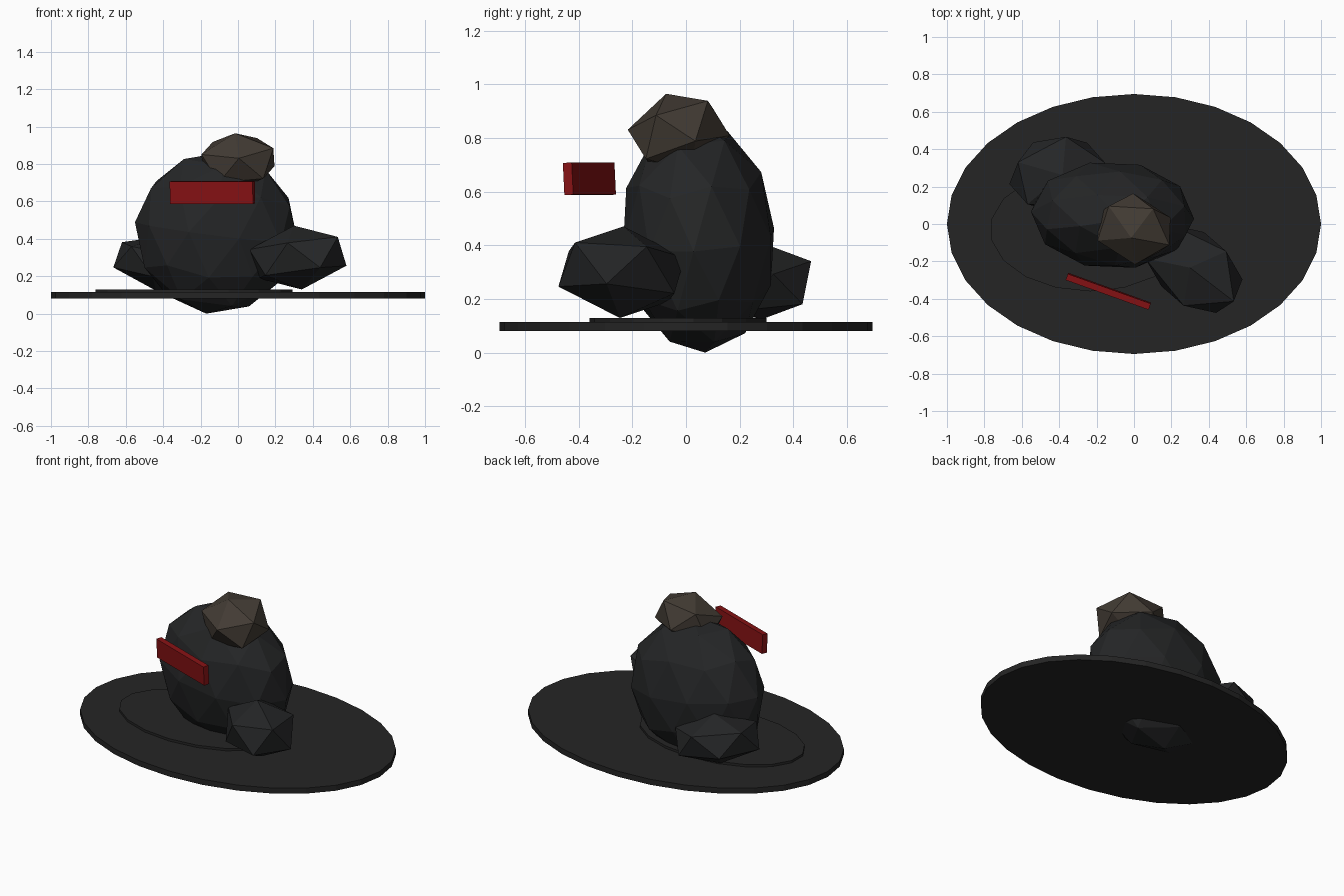
import bpy, math

if "Cube" in bpy.data.objects:
    bpy.data.objects.remove(bpy.data.objects["Cube"])


def material(name, rgb):
    m = bpy.data.materials.new(name)
    m.diffuse_color = (*rgb, 1)
    m.use_nodes = True
    m.node_tree.nodes["Principled BSDF"].inputs["Base Color"].default_value = m.diffuse_color
    return m


charcoal = material("charcoal", (0.018, 0.019, 0.020))
soot = material("soot_grey", (0.018, 0.018, 0.018))
brown = material("dull_brown", (0.055, 0.044, 0.034))
red = material("dark_red", (0.24, 0.006, 0.007))


def finish(name, mat, scale, rot=(0, 0, 0)):
    ob = bpy.context.object
    ob.name = name
    ob.scale = scale
    ob.rotation_euler = rot
    ob.data.materials.append(mat)
    return ob


def rock(name, mat, loc, radii, rot, level=1):
    bpy.ops.mesh.primitive_ico_sphere_add(subdivisions=level, radius=1, location=loc)
    return finish(name, mat, radii, rot)


def disc(name, mat, sides, loc, radii, height):
    bpy.ops.mesh.primitive_cylinder_add(vertices=sides, radius=1, depth=1, location=loc)
    return finish(name, mat, (*radii, height))


# Flat oval ground plates
disc("base_plate", soot, 28, (0, 0, 0.0975), (1.0, 0.695), 0.035)
disc("inner_plate", soot, 18, (-0.235, -0.03, 0.115), (0.535, 0.33), 0.03)

# Main boulder and the two smaller ones beside it
rock("main_boulder", charcoal, (-0.115, 0.047, 0.433), (0.29, 0.44, 0.437),
     (-0.128, 0.05, -1.62), 2)
rock("front_boulder", charcoal, (0.32, -0.24, 0.30), (0.32, 0.217, 0.172),
     (0.045, -0.12, -0.67))
rock("back_boulder", charcoal, (-0.41, 0.27, 0.27), (0.285, 0.22, 0.15),
     (0.10, 0.17, 0.24))

# Brown cap stone on top
rock("cap_stone", brown, (0, -0.027, 0.82), (0.23, 0.195, 0.153),
     (0.33, 0, math.radians(-18)))

# Red bar hovering in front
bpy.ops.mesh.primitive_cube_add(size=1, location=(-0.137, -0.36, 0.648))
finish("red_bar", red, (0.471, 0.035, 0.12), (0.05, 0, -0.345))
